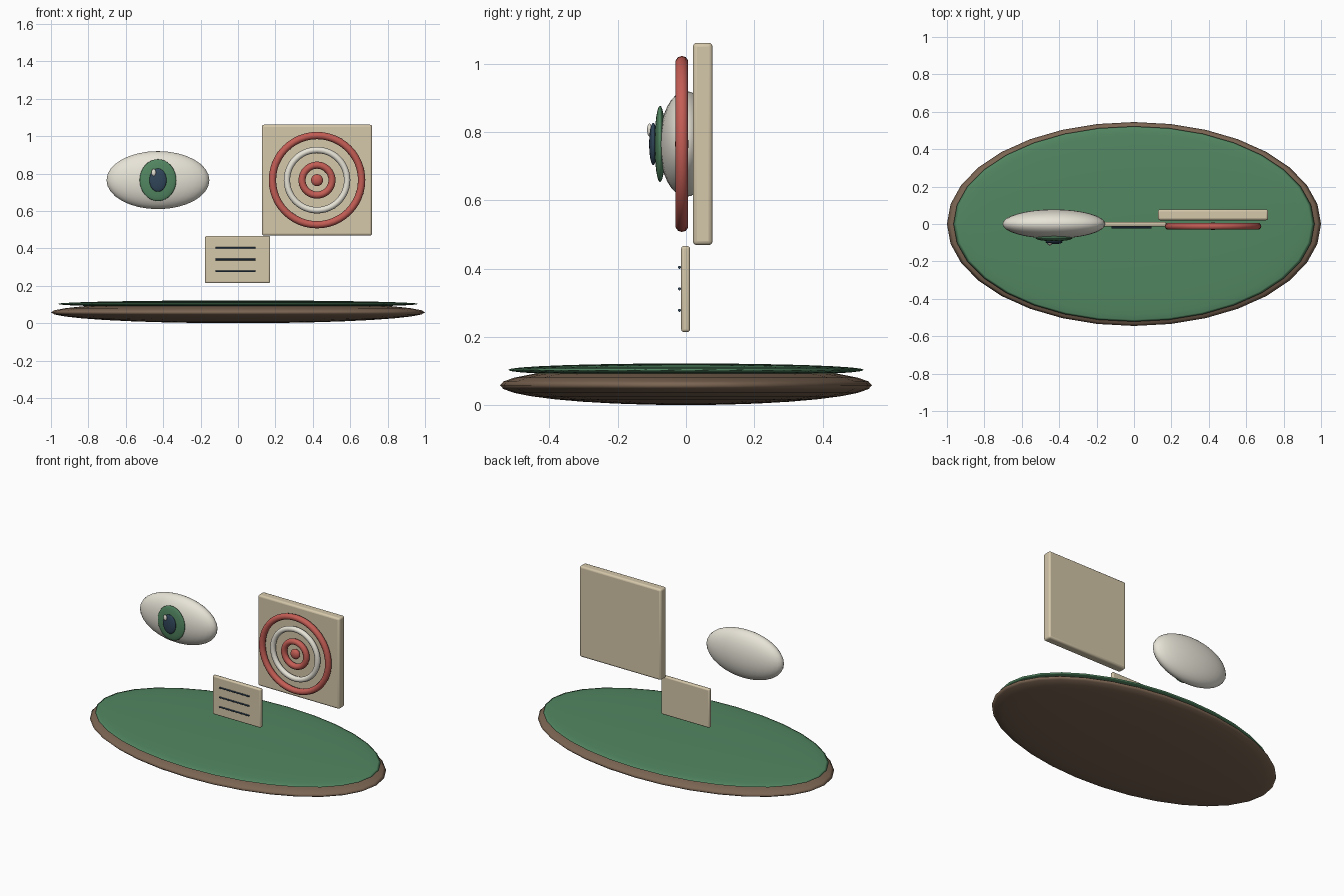
import bpy
from math import radians

if "Cube" in bpy.data.objects:
    bpy.data.objects.remove(bpy.data.objects["Cube"])


def material(name, rgb):
    m = bpy.data.materials.new(name)
    m.diffuse_color = (*rgb, 1)
    m.use_nodes = True
    m.node_tree.nodes["Principled BSDF"].inputs["Base Color"].default_value = m.diffuse_color
    return m


BROWN = material("brown", (0.20, 0.13, 0.085))
GREEN = material("green", (0.085, 0.24, 0.12))
CREAM = material("cream", (0.66, 0.57, 0.40))
WHITE = material("white", (0.80, 0.77, 0.68))
RED = material("red", (0.55, 0.11, 0.09))
NAVY = material("navy", (0.03, 0.06, 0.10))


def finish(name, mat, angle=40):
    o = bpy.context.object
    o.name = name
    o.data.materials.append(mat)
    bpy.ops.object.transform_apply(location=False, rotation=True, scale=True)
    bpy.ops.object.shade_smooth_by_angle(angle=radians(angle))
    return o


def ellipsoid(name, loc, radii, mat):
    bpy.ops.mesh.primitive_uv_sphere_add(segments=32, ring_count=16, radius=1, location=loc)
    bpy.context.object.scale = radii
    return finish(name, mat, 180)


def panel(name, loc, size, bevel, mat):
    bpy.ops.mesh.primitive_cube_add(size=1, location=loc)
    bpy.context.object.scale = size
    o = finish(name, mat)
    b = o.modifiers.new("soft_edges", 'BEVEL')
    b.width = bevel
    b.segments = 3
    return o


def ring(name, loc, major, minor, mat):
    bpy.ops.mesh.primitive_torus_add(major_segments=48, minor_segments=10, location=loc,
                                     rotation=(radians(90), 0, 0),
                                     major_radius=major, minor_radius=minor)
    return finish(name, mat, 180)


# Oval base with a green top
ellipsoid("base", (0, 0, 0.058), (1.0, 0.545, 0.058), BROWN)
ellipsoid("base_top", (0, 0, 0.103), (0.965, 0.522, 0.019), GREEN)

# Eye
EX, CZ = -0.428, 0.765
ellipsoid("eyeball", (EX, 0, CZ), (0.275, 0.078, 0.155), WHITE)
ellipsoid("iris", (EX, -0.076, CZ), (0.098, 0.016, 0.112), GREEN)
ellipsoid("pupil", (EX, -0.096, CZ), (0.046, 0.012, 0.062), NAVY)
ellipsoid("eye_highlight", (EX - 0.023, -0.107, CZ + 0.041), (0.012, 0.007, 0.019), WHITE)

# Target board with rings
TX = 0.4225
panel("target_board", (TX, 0.049, CZ), (0.59, 0.058, 0.593), 0.012, CREAM)
for name, major, minor, mat in (("outer_ring", 0.2385, 0.0195, RED),
                                ("middle_ring", 0.161, 0.017, WHITE),
                                ("inner_ring", 0.080, 0.019, RED)):
    ring(name, (TX, -0.012, CZ), major, minor, mat)
ellipsoid("bullseye", (TX, -0.012, CZ), (0.032, 0.02, 0.032), RED)

# Small card with three ruled lines
panel("card", (-0.002, -0.001, 0.34), (0.348, 0.026, 0.252), 0.008, CREAM)
for i in range(3):
    bpy.ops.mesh.primitive_cylinder_add(vertices=8, radius=0.0045, depth=0.213,
                                        location=(-0.0135, -0.019, 0.2775 + 0.063 * i),
                                        rotation=(0, radians(90), 0))
    finish(f"card_line_{i + 1}", NAVY, 60)
